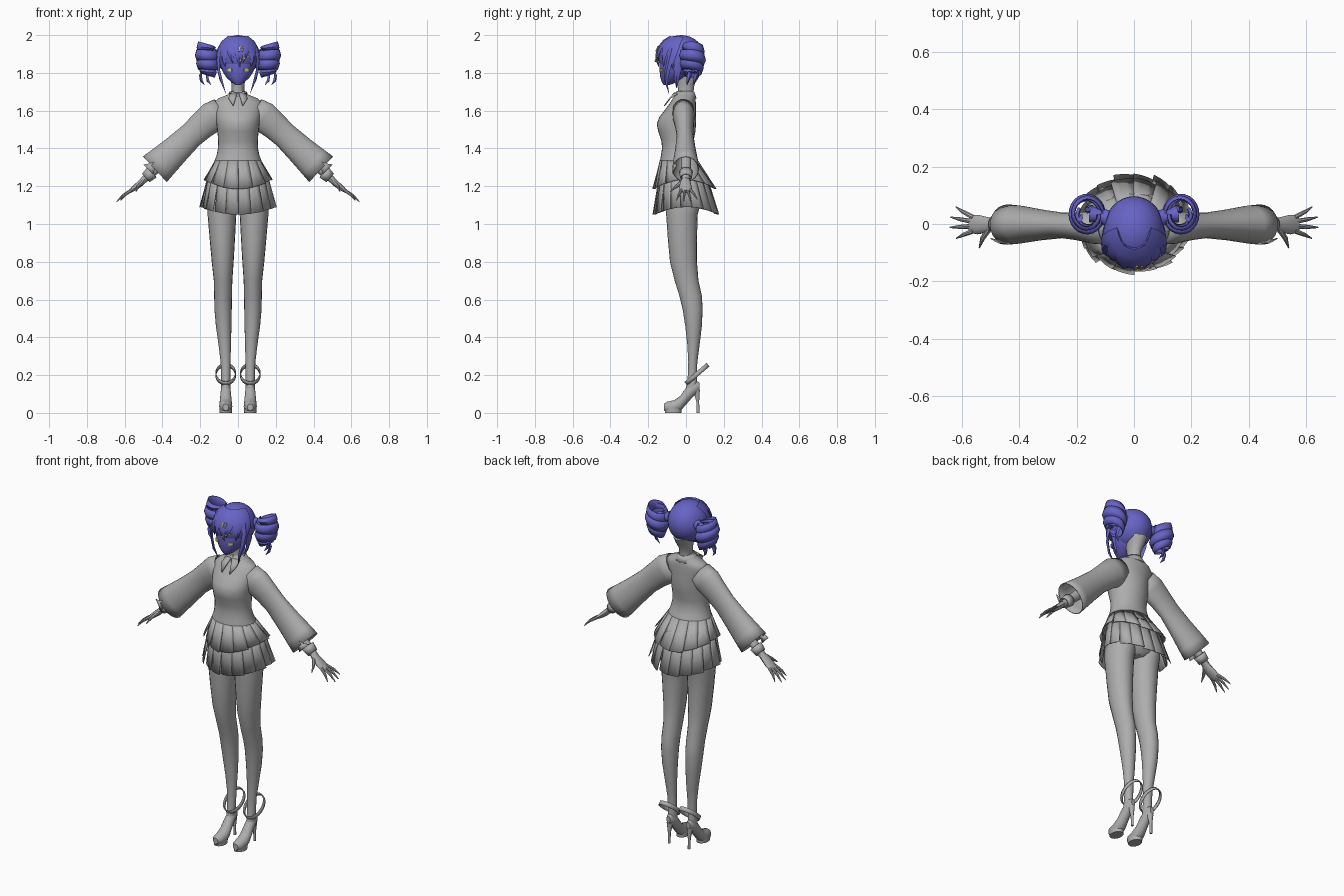
import bpy, bmesh, math
from math import sin, cos, pi, radians
from mathutils import Vector, Matrix

if "Cube" in bpy.data.objects:
    bpy.data.objects.remove(bpy.data.objects["Cube"])

def material(name, rgb):
    m = bpy.data.materials.new(name)
    m.diffuse_color = (*rgb, 1)
    m.use_nodes = True
    m.node_tree.nodes["Principled BSDF"].inputs["Base Color"].default_value = m.diffuse_color
    return m

GREY = material("grey", (0.42, 0.42, 0.42))
VIOLET = material("violet_blue", (0.135, 0.125, 0.56))
YELLOW = material("pale_yellow", (0.62, 0.55, 0.2))
X, Y, Z = Vector((1, 0, 0)), Vector((0, 1, 0)), Vector((0, 0, 1))

def finish(name, bm, mat, mirror=False, thick=0):
    bmesh.ops.recalc_face_normals(bm, faces=bm.faces)
    me = bpy.data.meshes.new(name)
    bm.to_mesh(me)
    bm.free()
    me.materials.append(mat)
    ob = bpy.data.objects.new(name, me)
    bpy.context.collection.objects.link(ob)
    if thick:
        s = ob.modifiers.new("thickness", 'SOLIDIFY')
        s.thickness, s.offset = thick, 0
    if mirror:
        ob.modifiers.new("mirror", 'MIRROR').use_clip = False
    return ob

def grid(bm, rows, closed=False):
    vs = [[bm.verts.new(p) for p in r] for r in rows]
    n = len(rows[0])
    for a, b in zip(vs, vs[1:]):
        for i in range(n if closed else n - 1):
            j = (i + 1) % n
            bm.faces.new((a[i], a[j], b[j], b[i]))
    return vs

def loft(name, rings, mat, n=20, axis=None, ref=Y, caps=True, mirror=False, thick=0):
    """Elliptical rings (x, y, z, radius_u, radius_v) joined along a path."""
    c = [Vector(r[:3]) for r in rings]
    rows = []
    for i, r in enumerate(rings):
        t = axis or (c[min(i + 1, len(c) - 1)] - c[max(i - 1, 0)]).normalized()
        u = ref.cross(t).normalized()
        v = t.cross(u)
        rows.append([c[i] + u * r[3] * cos(2 * pi * k / n) + v * r[4] * sin(2 * pi * k / n)
                     for k in range(n)])
    bm = bmesh.new()
    vs = grid(bm, rows, True)
    if caps:
        bm.faces.new(vs[0])
        bm.faces.new(vs[-1])
    return finish(name, bm, mat, mirror, thick)

def body(name, prof, mat, n=28, mirror=False, caps=True):
    """Upright loft from (z, centre_x, front_y, back_y, radius_x)."""
    return loft(name, [(x, (f + b) / 2, z, rx, (b - f) / 2) for z, x, f, b, rx in prof],
                mat, n, axis=Z, mirror=mirror, caps=caps)

# Jacket body and collar
body("jacket_body", [(1.705, 0, -.045, .038, .034), (1.685, 0, -.055, .045, .055),
     (1.665, 0, -.07, .05, .105), (1.64, 0, -.085, .052, .13), (1.60, 0, -.115, .052, .125),
     (1.565, 0, -.142, .053, .119), (1.53, 0, -.155, .053, .114), (1.49, 0, -.147, .05, .109),
     (1.44, 0, -.13, .04, .105), (1.40, 0, -.127, .038, .106), (1.36, 0, -.133, .05, .114),
     (1.31, 0, -.142, .075, .135)], GREY)
loft("collar", [(0, -.005, 1.665, .062, .058), (0, -.005, 1.70, .042, .045)], GREY,
     axis=Z, caps=False, thick=.006)
bm = bmesh.new()
bm.faces.new([bm.verts.new(p) for p in ((.003, -.06, 1.695), (.045, -.045, 1.69),
                                        (.05, -.085, 1.665), (.025, -.115, 1.625))])
finish("collar_flap", bm, GREY, True, .006)
body("neck", [(1.66, 0, -.05, .042, .04), (1.70, 0, -.042, .04, .034), (1.74, 0, -.045, .045, .034),
              (1.78, 0, -.05, .07, .045), (1.81, 0, -.05, .085, .05)], GREY, 20)

# Pleated panels: jacket hem and skirt
def pleats(name, n, z0, top, z1, drop, bottom, lift):
    bm = bmesh.new()
    for k in range(n):
        rows = []
        for s in (0, .5, 1):
            row = []
            for e in (-.52, -.17, .17, .52):
                a = 2 * pi * (k + .5 + e) / n - pi / 2
                z = z0 + (z1 - drop * sin(a) ** 2 - z0) * s
                rx = top[0] + (bottom[0] - top[0]) * s
                f = top[1] + (bottom[1] - top[1]) * s
                b = top[2] + (bottom[2] - top[2]) * s
                out = 1 + lift * s * (e + (k % 2 - .5) * .6)
                row.append((rx * out * cos(a), (f + b) / 2 + (b - f) / 2 * out * sin(a), z))
            rows.append(row)
        grid(bm, rows)
    return finish(name, bm, GREY, thick=.004)

pleats("jacket_hem", 14, 1.335, (.122, -.137, .062), 1.235, .05, (.178, -.17, .158), .05)
pleats("skirt", 18, 1.27, (.155, -.14, .105), 1.09, .04, (.197, -.167, .172), .06)

# Hips and legs
body("hips", [(1.34, 0, -.12, .05, .11), (1.24, 0, -.12, .08, .145), (1.16, 0, -.112, .088, .155),
              (1.11, 0, -.095, .075, .13), (1.085, 0, -.06, .05, .06)], GREY)
body("leg", [(1.17, .08, -.105, .085, .074), (1.11, .084, -.107, .078, .077),
     (1.05, .085, -.105, .062, .076), (.92, .083, -.096, .058, .067), (.80, .081, -.085, .058, .058),
     (.70, .079, -.06, .066, .049), (.62, .079, -.035, .084, .047), (.55, .079, -.018, .088, .046),
     (.46, .076, -.004, .084, .041), (.36, .07, .007, .072, .033), (.27, .066, .012, .06, .026),
     (.20, .065, .01, .057, .024), (.13, .065, 0, .062, .024)], GREY, 20, True)

# High heeled shoes
loft("shoe", [(.065, -.116, .03, .018, .016), (.065, -.1, .03, .029, .029),
     (.065, -.06, .034, .034, .035), (.065, -.03, .05, .04, .033), (.065, 0, .088, .045, .029),
     (.065, .03, .12, .042, .026), (.065, .055, .135, .034, .023), (.065, .072, .14, .02, .012)],
     GREY, 16, axis=Y, ref=X, mirror=True)
loft("shoe_sole", [(.065, -.068, 0, .032, .044), (.065, -.068, .03, .034, .047)],
     GREY, 18, axis=Z, mirror=True)
loft("stiletto", [(.065, .064, 0, .007, .008), (.065, .062, .06, .008, .008),
     (.065, .056, .12, .018, .018)], GREY, 10, axis=Z, mirror=True)
tilt = Vector((0, -.65, .76))
loft("ankle_strap", [tuple(Vector((.065, .058, .205)) + tilt * h) + (.052, .075)
     for h in (-.012, .012)], GREY, 24, axis=tilt, caps=False, mirror=True, thick=.005)

# Sleeves, cuffs, forearms
loft("sleeve", [(.085, -.015, 1.60, .07, .055), (.135, -.012, 1.567, .08, .055),
     (.19, -.008, 1.522, .071, .047), (.25, -.005, 1.468, .066, .042),
     (.33, -.003, 1.392, .074, .052), (.40, -.002, 1.327, .084, .064),
     (.44, -.002, 1.29, .09, .068)], GREY, 24, caps=False, mirror=True, thick=.005)
loft("forearm", [(.30, 0, 1.42, .032, .03), (.42, 0, 1.305, .027, .026),
     (.50, 0, 1.232, .018, .022)], GREY, 14, mirror=True)
loft("wrist_band", [(.455, 0, 1.274, .034, .034), (.488, 0, 1.244, .027, .028)],
     GREY, 16, caps=False, mirror=True, thick=.005)
bm = bmesh.new()
bm.faces.new([bm.verts.new(p) for p in ((.42, -.062, 1.335), (.47, -.066, 1.32),
                                        (.50, -.05, 1.315), (.45, -.07, 1.265))])
finish("cuff_flap", bm, GREY, True, .005)

# Hands
loft("palm", [(.485, 0, 1.245, .016, .02), (.515, -.003, 1.217, .017, .028),
     (.545, -.002, 1.192, .015, .034), (.572, 0, 1.172, .009, .031)], GREY, 12, mirror=True)
for i, (y0, tip) in enumerate([(-.024, (.62, -.05, 1.125)), (-.008, (.643, -.012, 1.118)),
                               (.008, (.64, .024, 1.12)), (.023, (.622, .06, 1.13))]):
    a, b = Vector((.56, y0, 1.182)), Vector(tip)
    m = a.lerp(b, .55) + Vector((.004, 0, .004))
    loft("finger_%d" % (i + 1), [(*a, .009, .009), (*m, .007, .007), (*b, .002, .002)],
         GREY, 8, mirror=True)
loft("thumb", [(.505, -.015, 1.225, .013, .012), (.528, -.05, 1.2, .009, .009),
     (.54, -.084, 1.172, .002, .002)], GREY, 8, ref=X, mirror=True)

# Head and hair cap
body("face", [(1.735, 0, -.118, -.09, .011), (1.75, 0, -.128, -.05, .034),
     (1.775, 0, -.136, .0, .061), (1.81, 0, -.14, .03, .083), (1.85, 0, -.14, .05, .093),
     (1.90, 0, -.13, .05, .09)], VIOLET)
HC, HR = Vector((0, -.025, 1.885)), Vector((.107, .122, .115))

def on_head(az, lat, s):
    """Point on the head shell; azimuth 0 is the front."""
    a, l = radians(az), radians(lat)
    return HC + Vector((HR.x * sin(a) * cos(l), -HR.y * cos(a) * cos(l), HR.z * sin(l))) * s

bm = bmesh.new()
bmesh.ops.create_uvsphere(bm, u_segments=32, v_segments=20, radius=1)
bmesh.ops.transform(bm, matrix=Matrix.Translation(HC) @ Matrix.Diagonal((*HR, 1)), verts=bm.verts)
finish("hair_cap", bm, VIOLET)

def lock(name, pts, width, mirror=False):
    """Tapered hair strand with a ridged outer side."""
    rows = []
    n = len(pts) - 1
    for i, p in enumerate(pts):
        t = (pts[min(i + 1, n)] - pts[max(i - 1, 0)]).normalized()
        out = (p - HC).normalized()
        side = t.cross(out).normalized()
        w = width * max(.04, (1 - (i / n) ** 2.2)) / 2
        rows.append([p + side * w, p + out * min(.008, w), p - side * w, p - out * min(.008, w)])
    bm = bmesh.new()
    vs = grid(bm, rows, True)
    bm.faces.new(vs[0])
    bm.faces.new(vs[-1])
    return finish(name, bm, VIOLET, mirror)

# Fringe and side locks
for i, (az, end, dx) in enumerate([(-72, -30, 6), (-48, -24, 8), (-24, -16, 10), (0, -26, 6),
                                   (24, -14, -10), (48, -24, -8), (72, -30, -6)]):
    lock("fringe_%d" % (i + 1), [on_head(az + dx * s * s, 62 + (end - 62) * s, 1.02 + .06 * s)
                                 for s in (0, .2, .4, .6, .8, 1)], .066)
lock("side_lock", [Vector(p) for p in ((.095, -.07, 1.93), (.106, -.085, 1.87), (.102, -.1, 1.81),
     (.085, -.105, 1.75), (.064, -.09, 1.69))], .04, True)
lock("cheek_lock", [Vector(p) for p in ((.104, -.03, 1.89), (.104, -.045, 1.82),
     (.092, -.05, 1.765), (.075, -.05, 1.72))], .045, True)

# Coiled side ponytails: a ribbon wound in a ball
rows, N = [], 84
for i in range(N + 1):
    t = i / N
    a = 2 * pi * 3.6 * t + pi
    r = .034 + .027 * sin(pi * min(1, t * .9 + .1))
    h = .03 * min(1, 6 * t + .2, 5 * (1 - t) + .1)
    rows.append([(.163 + (r + d) * cos(a), .034 + (r + d) * 1.1 * sin(a),
                  1.945 - .155 * t + k * h + .012 * cos(a))
                 for k, d in ((1, -.006), (0, .002), (-1, -.008))])
bm = bmesh.new()
grid(bm, rows)
finish("curled_ponytail", bm, VIOLET, True, .005)
loft("ponytail_root", [(.09, .02, 1.90, .03, .03), (.125, .03, 1.895, .022, .022),
     (.15, .034, 1.89, .03, .03)], VIOLET, 12, mirror=True)
for i, (x, y) in enumerate([(.185, .02), (.15, .055)]):
    lock("ponytail_tip_%d" % (i + 1), [Vector((x, y, 1.82)), Vector((x + .014, y, 1.79)),
         Vector((x + .01, y - .01, 1.76)), Vector((x - .008, y - .015, 1.735))], .03, True)

# Eyes and hair clips as thin plates
def plate(name, loc, size, roll, yaw, pitch, mirror=False):
    bm = bmesh.new()
    bmesh.ops.create_cube(bm, size=1)
    m = (Matrix.Translation(loc) @ Matrix.Rotation(radians(yaw), 4, 'Z')
         @ Matrix.Rotation(radians(pitch), 4, 'X') @ Matrix.Rotation(radians(roll), 4, 'Y')
         @ Matrix.Diagonal((size[0], .006, size[1], 1)))
    bmesh.ops.transform(bm, matrix=m, verts=bm.verts)
    finish(name, bm, YELLOW, mirror)

plate("eye", (.045, -.13, 1.815), (.026, .018), 0, 24, 0, True)
for i, x in enumerate((.008, .026)):
    plate("clip_bar_%d" % (i + 1), (x, -.153, 1.928), (.007, .03), 12, 8, -22)
for i, x in enumerate((.012, .032, .052)):
    plate("clip_stripe_%d" % (i + 1), (x, -.163 + .18 * x, 1.858 + .5 * x), (.014, .008), -28, 14, -4)

# Smooth shading with crisp edges
bpy.ops.object.select_all(action='SELECT')
bpy.context.view_layer.objects.active = bpy.data.objects["jacket_body"]
bpy.ops.object.shade_smooth_by_angle(angle=radians(40))
